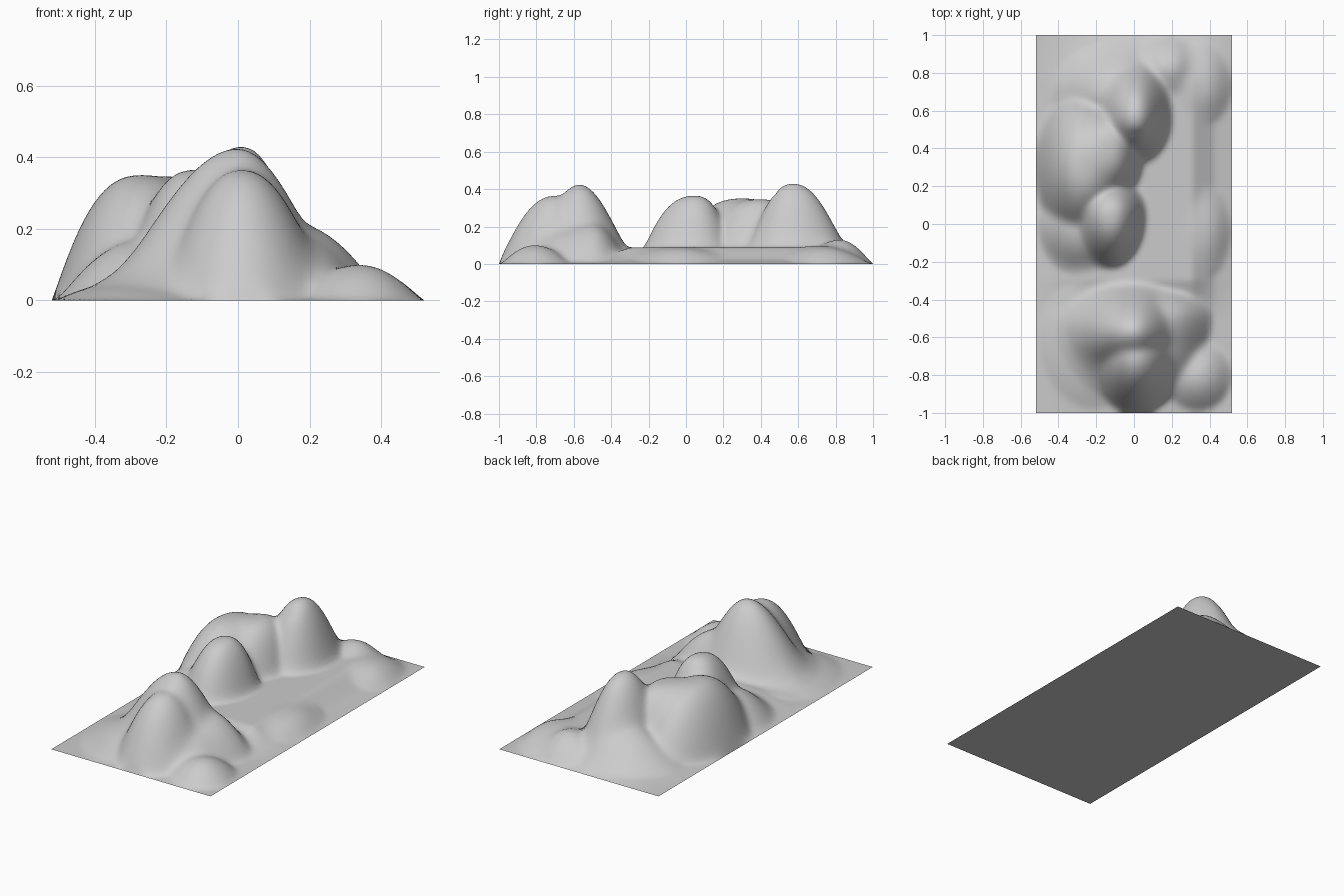
import bpy, bmesh

if "Cube" in bpy.data.objects:
    bpy.data.objects.remove(bpy.data.objects["Cube"])

HALF_X, HALF_Y = 0.52, 1.0
NX, NY = 70, 134
BLEND = 0.045

# hill: centre x, y, height, reach west, east, south, north, roundness, flare
HILLS = {
    "south_peak": (0.0, -0.57, 0.425, 0.44, 0.34, 0.34, 0.34, 2.0, 2.0),
    "south_ridge": (0.01, -0.70, 0.365, 0.24, 0.25, 0.31, 0.22, 2.2, 1.2),
    "south_body": (0.06, -0.55, 0.215, 0.48, 0.33, 0.42, 0.25, 2.6, 1.1),
    "south_east_shoulder": (0.14, -0.50, 0.215, 0.20, 0.28, 0.28, 0.18, 2.2, 1.2),
    "south_east_lump": (0.34, -0.81, 0.10, 0.20, 0.175, 0.18, 0.20, 2.0, 1.1),
    "middle_hill": (-0.12, 0.05, 0.365, 0.22, 0.20, 0.31, 0.22, 2.5, 1.1),
    "south_west_slope": (-0.26, -0.02, 0.17, 0.25, 0.25, 0.27, 0.25, 2.2, 1.2),
    "west_hill": (-0.27, 0.30, 0.35, 0.25, 0.30, 0.40, 0.42, 2.5, 1.1),
    "saddle": (-0.14, 0.40, 0.345, 0.25, 0.22, 0.34, 0.28, 2.8, 1.2),
    "north_peak": (0.01, 0.57, 0.43, 0.28, 0.24, 0.32, 0.37, 2.3, 2.0),
    "north_flank": (-0.06, 0.68, 0.20, 0.40, 0.26, 0.25, 0.31, 2.0, 1.5),
    "north_east_knoll": (0.19, 0.82, 0.13, 0.24, 0.18, 0.2, 0.18, 2.0, 1.2),
    "south_west_apron": (-0.22, -0.60, 0.06, 0.29, 0.30, 0.38, 0.35, 2.4, 1.0),
    "east_knoll": (0.36, -0.04, 0.085, 0.14, 0.155, 0.28, 0.28, 2.2, 1.2),
    "north_east_rise": (0.35, 0.72, 0.09, 0.2, 0.17, 0.22, 0.26, 2.2, 1.2),
}


def bump(x, y, cx, cy, h, west, east, south, north, round_, flare):
    u = (x - cx) / (east if x > cx else west)
    v = (y - cy) / (north if y > cy else south)
    t = (u * u + v * v) ** 0.5
    return h * (1 - t ** round_) ** flare if t < 1 else 0.0


def plain(x, y):
    """Low terrace falling away to the outer edges."""
    if x > 0:
        ex = max(1 - max(0, x - 0.31) / 0.15, 0.25 * min(1, (HALF_X - x) / 0.1))
        ex = min(ex, 1)
    else:
        ex = min(1, (HALF_X + x) / 0.25)
    ey = min(1, (HALF_Y - abs(y)) / 0.25)
    level = 0.088 if x > 0 else 0.088 + 0.1 * max(x, -0.4)
    if y < -0.3:
        level *= max(0.25, 1 - (-0.3 - y) * 4)
    return level * ex * ey


def soft_max(a, b):
    """Maximum with a filled valley where the two heights are close."""
    k = min(BLEND, 2 * max(0.0, min(a, b)))
    if k <= 0:
        return max(a, b)
    h = max(k - abs(a - b), 0) / k
    return max(a, b) + h * h * k * 0.25


def height(x, y):
    total = plain(x, y)
    for p in HILLS.values():
        total = soft_max(total, bump(x, y, *p))
    # summits are slightly levelled
    return min(total, 0.43) if y < -0.3 or y > 0.48 else min(total, 0.365)


# height grid with light smoothing of the creases
xs = [-HALF_X + 2 * HALF_X * i / NX for i in range(NX + 1)]
ys = [-HALF_Y + 2 * HALF_Y * j / NY for j in range(NY + 1)]
z = [[height(x, y) for x in xs] for y in ys]
for j in range(NY + 1):
    for i in range(NX + 1):
        if i in (0, NX) or j in (0, NY):
            z[j][i] = 0.0
for _ in range(3):
    old = [row[:] for row in z]
    for j in range(1, NY):
        for i in range(1, NX):
            near = old[j][i - 1] + old[j][i + 1] + old[j - 1][i] + old[j + 1][i]
            z[j][i] = 0.5 * old[j][i] + 0.125 * near

# terrain surface
bm = bmesh.new()
grid = [[bm.verts.new((x, y, z[j][i])) for i, x in enumerate(xs)]
        for j, y in enumerate(ys)]
for j in range(NY):
    for i in range(NX):
        bm.faces.new((grid[j][i], grid[j][i + 1], grid[j + 1][i + 1], grid[j + 1][i]))
for f in bm.faces:
    f.smooth = True

# flat underside
corners = [(-1, -1), (-1, 1), (1, 1), (1, -1)]
bm.faces.new([bm.verts.new((sx * HALF_X, sy * HALF_Y, 0)) for sx, sy in corners])

mesh = bpy.data.meshes.new("terrain")
bm.to_mesh(mesh)
bm.free()
bpy.context.collection.objects.link(bpy.data.objects.new("terrain", mesh))
